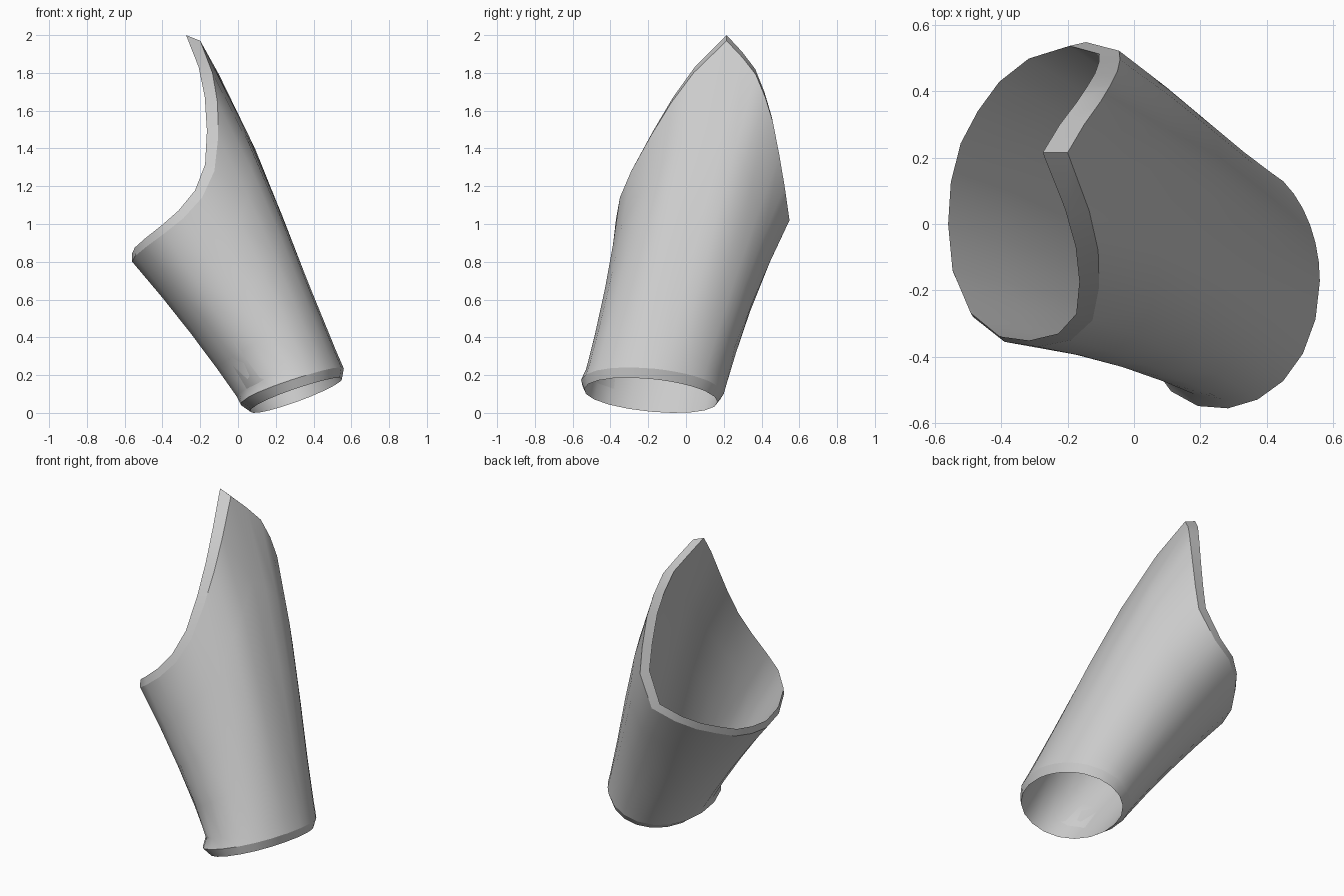
import bpy, bmesh
from math import cos, sin, tau
from mathutils import Vector

if "Cube" in bpy.data.objects:
    bpy.data.objects.remove(bpy.data.objects["Cube"])

# Outer top rim: (column, x, y, z) from the pointed tip round the front, low side and back
RIM = [(0, -.20, .215, 1.97), (1, -.135, .04, 1.80), (2, -.108, -.08, 1.64), (3, -.105, -.19, 1.46),
       (4, -.125, -.29, 1.28), (5, -.19, -.35, 1.14), (6, -.29, -.37, 1.03), (7, -.39, -.355, .95),
       (8, -.485, -.28, .88), (9, -.545, -.145, .83), (10, -.56, 0, .80), (11, -.55, .13, .81),
       (12, -.515, .25, .83), (13, -.455, .35, .87), (14, -.38, .44, .91), (15, -.28, .51, .96),
       (16, -.145, .548, 1.02), (17, -.045, .522, 1.20), (17.5, -.042, .495, 1.36),
       (18, -.05, .46, 1.54), (18.5, -.07, .42, 1.67), (19, -.10, .37, 1.79),
       (19.5, -.15, .30, 1.88)]
N = len(RIM)
ANGLES = [-tau * p[0] / 20 for p in RIM]


def cuff(cx, cy, cz, rx, ry, flare=0):
    """Tilted elliptical ring at the narrow end, flared at its front left."""
    ring = []
    for a in ANGLES:
        f = flare * max(0, cos(a + tau * 3 / 8)) ** 3
        ring.append(Vector((cx + rx * cos(a) - f * .6, cy + ry * sin(a) - f * .8,
                            cz + .36 * rx * cos(a) - .1 * ry * sin(a))))
    return ring


def between(low, high, t):
    """Wall row: slightly waisted, with a gentle bulge under the tip."""
    row = []
    for a, p, q in zip(ANGLES, low, high):
        v = p.lerp(q, t)
        s = 4 * t * (1 - t)
        v.x += .055 * s * t * max(0, cos(a)) + .018 * s * max(0, -cos(a))
        v.y -= .018 * s * sin(a)
        row.append(v)
    return row


top_out = [Vector(p[1:]) for p in RIM]
top_in = []
for a, p in zip(ANGLES, top_out):
    w = (1 + cos(a)) / 2
    y = .012 if sin(a) > 0 else .02
    top_in.append(p + Vector((-.075 * w, -y * sin(a), .045 - .015 * w)))
low_base = cuff(.292, -.172, .138, .268, .372)
low_out = cuff(.292, -.172, .138, .268, .372, .04)
low_in = cuff(.31, -.182, .093, .24, .35, .025)

steps = (.06, .25, .5, .75)
rows = [low_out] + [between(low_base, top_out, t) for t in steps] + [top_out, top_in]
rows += [between(low_in, top_in, t) for t in reversed(steps)] + [low_in]

# Thick sleeve skinned through the closed series of rings
bm = bmesh.new()
rings = [[bm.verts.new(p) for p in row] for row in rows]
for i, r in enumerate(rings):
    nxt = rings[(i + 1) % len(rings)]
    for k in range(N):
        m = (k + 1) % N
        f = bm.faces.new((r[k], r[m], nxt[m], nxt[k]))
        f.smooth = True
bmesh.ops.recalc_face_normals(bm, faces=bm.faces)

# Crisp edges on both sides of the top rim and the narrow lip
for i in (0, 5, 6, len(rings) - 1):
    for k in range(N):
        bm.edges.get((rings[i][k], rings[i][(k + 1) % N])).smooth = False
bm.edges.get((rings[5][0], rings[6][0])).smooth = False

mesh = bpy.data.meshes.new("forearm_guard")
bm.to_mesh(mesh)
bm.free()
guard = bpy.data.objects.new("forearm_guard", mesh)
bpy.context.collection.objects.link(guard)
